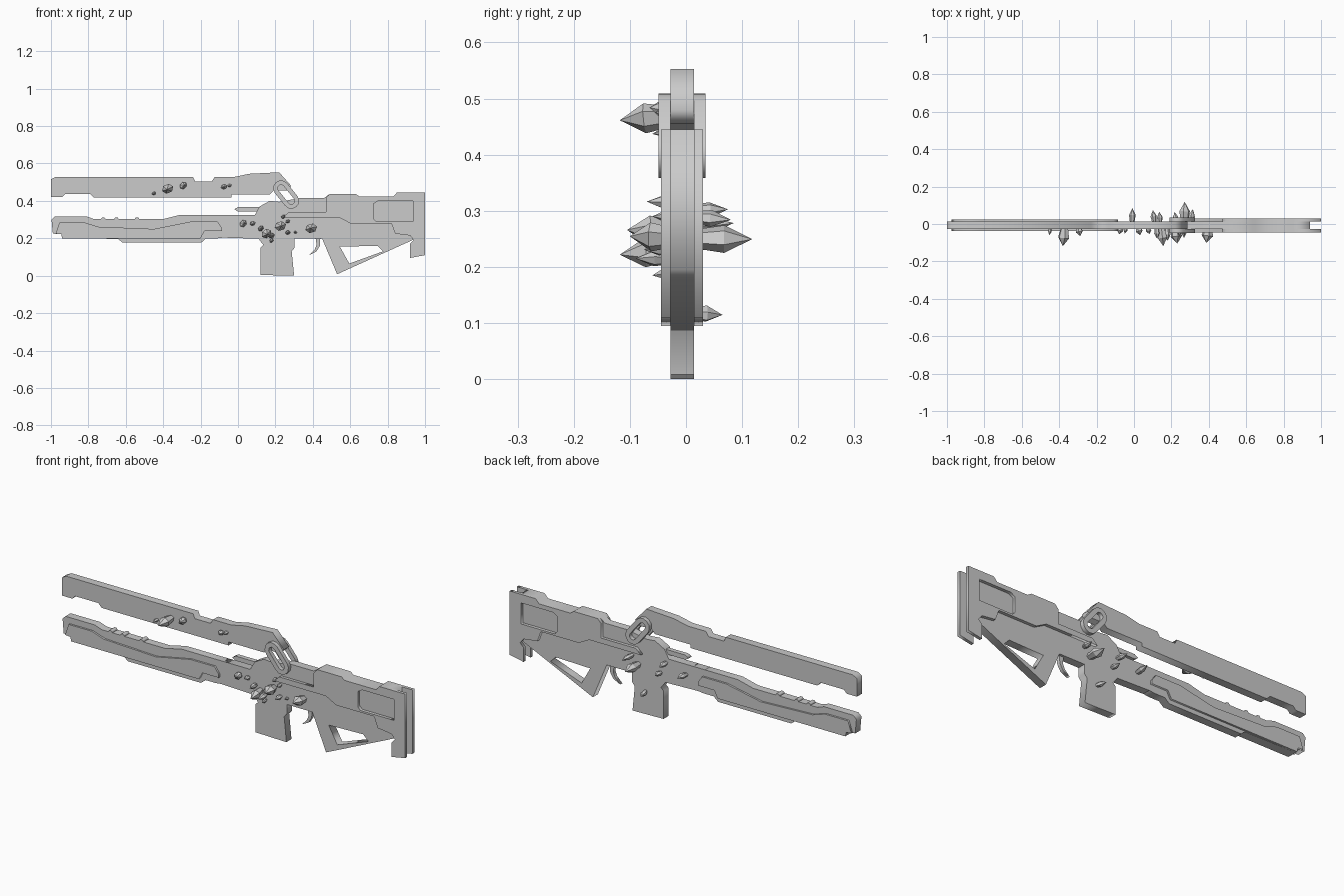
import bpy, bmesh, math, random
from mathutils import Vector, Matrix

random.seed(4)
MID = -0.007            # centre plane of the weapon
CORE = (-0.028, 0.014)  # thickness of the core slab


def slab(name, outlines, y0, y1):
    """Extrude x/z outlines (first outer, others holes) between y0 and y1."""
    cu = bpy.data.curves.new(name, 'CURVE')
    cu.dimensions = '2D'
    cu.fill_mode = 'BOTH'
    cu.extrude = (y1 - y0) / 2
    for pts in outlines:
        sp = cu.splines.new('POLY')
        sp.points.add(len(pts) - 1)
        for p, (x, z) in zip(sp.points, pts):
            p.co = (x, z, 0, 1)
        sp.use_cyclic_u = True
    ob = bpy.data.objects.new(name, cu)
    bpy.context.collection.objects.link(ob)
    ob.rotation_euler = (math.pi / 2, 0, 0)
    ob.location.y = (y0 + y1) / 2
    bpy.ops.object.select_all(action='DESELECT')
    ob.select_set(True)
    bpy.context.view_layer.objects.active = ob
    bpy.ops.object.convert(target='MESH')
    return ob


def both_sides(name, outlines, depth):
    """Matching side plates standing proud of the core."""
    slab(name + "_front", outlines, CORE[0] - depth, CORE[0])
    slab(name + "_back", outlines, CORE[1], CORE[1] + depth)


def crystal(name, x, z, r, tip_y, lean=(0, 0)):
    """Six sided crystal growing out of the side towards tip_y."""
    s = 1 if tip_y > 0 else -1
    base = Vector((x, MID, z))
    tip = Vector((x + lean[0], tip_y, z + lean[1]))
    axis = tip - base
    rot = axis.to_track_quat('Z', 'Y').to_matrix() @ Matrix.Rotation(random.uniform(0, 1), 3, 'Z')
    bm = bmesh.new()
    rings = []
    for t, k in ((0, 0.55), (0.6, 1.0)):
        rings.append([bm.verts.new(base + axis * t + rot @ Vector((
            math.cos(i * math.pi / 3) * r * k, math.sin(i * math.pi / 3) * r * k * 0.8, 0)))
            for i in range(6)])
    top = bm.verts.new(tip)
    bm.faces.new(rings[0][::-1])
    for i in range(6):
        j = (i + 1) % 6
        bm.faces.new((rings[0][i], rings[0][j], rings[1][j], rings[1][i]))
        bm.faces.new((rings[1][i], rings[1][j], top))
    me = bpy.data.meshes.new(name)
    bm.to_mesh(me)
    bm.free()
    bpy.context.collection.objects.link(bpy.data.objects.new(name, me))


# Upper barrel with sloping hinge end
slab("upper_barrel", [[
    (-1, 0.42), (-1, 0.515), (-0.975, 0.528), (-0.24, 0.528), (-0.23, 0.505), (-0.14, 0.505),
    (-0.125, 0.528), (-0.02, 0.528), (0.06, 0.545), (0.22, 0.553), (0.285, 0.48), (0.26, 0.455),
    (0.19, 0.455), (0.17, 0.435), (-0.035, 0.435), (-0.035, 0.417), (-0.77, 0.417),
    (-0.79, 0.437), (-0.925, 0.437), (-0.94, 0.42)]], *CORE)

# Receiver and skeleton stock, with triangular opening
slab("receiver_and_stock", [[
    (-0.12, 0.325), (0.09, 0.325), (0.115, 0.37), (0.17, 0.4), (0.22, 0.395), (0.33, 0.415),
    (0.46, 0.415), (0.49, 0.437), (0.63, 0.437), (0.65, 0.423), (0.83, 0.423), (0.85, 0.445),
    (0.94, 0.445), (0.94, 0.195), (0.91, 0.18), (0.53, 0.008), (0.45, 0.198),
    (0.1, 0.198), (-0.12, 0.205)],
    [(0.545, 0.155), (0.595, 0.065), (0.775, 0.13), (0.745, 0.16)]], *CORE)

# Magazine
slab("magazine", [[
    (0.12, 0.004), (0.3, 0), (0.287, 0.13), (0.303, 0.15), (0.303, 0.21), (0.1, 0.21),
    (0.135, 0.165), (0.12, 0.15)]], *CORE)

# Trigger
slab("trigger", [[
    (0.415, 0.2), (0.44, 0.2), (0.438, 0.16), (0.42, 0.13), (0.38, 0.11), (0.41, 0.14),
    (0.42, 0.165)]], MID - 0.009, MID + 0.009)

# Stock side plates with recessed panel, running past the core at the butt
both_sides("stock_plate", [[
    (0.27, 0.34), (0.24, 0.312), (0.54, 0.312), (0.6, 0.28), (0.82, 0.28), (0.84, 0.225),
    (0.92, 0.215), (0.94, 0.19), (0.92, 0.17), (0.92, 0.095), (1, 0.11), (1, 0.445),
    (0.85, 0.445), (0.83, 0.423), (0.65, 0.423), (0.63, 0.437), (0.49, 0.437),
    (0.47, 0.415), (0.47, 0.34)],
    [(0.725, 0.305), (0.725, 0.385), (0.75, 0.4), (0.935, 0.4), (0.935, 0.29), (0.74, 0.29)]], 0.0165)

# Lower barrel core and its raised ridges
slab("lower_barrel", [[
    (-0.99, 0.225), (-0.997, 0.3), (-0.98, 0.317), (-0.81, 0.317), (-0.77, 0.303), (-0.4, 0.303),
    (-0.31, 0.325), (-0.05, 0.325), (-0.05, 0.207), (-0.11, 0.2), (-0.17, 0.2), (-0.195, 0.178),
    (-0.62, 0.178), (-0.64, 0.197), (-0.94, 0.2), (-0.945, 0.222)]], *CORE)
both_sides("handguard_plate", [[
    (-0.975, 0.225), (-0.955, 0.285), (-0.82, 0.285), (-0.75, 0.262), (-0.45, 0.25),
    (-0.25, 0.29), (-0.11, 0.29), (-0.085, 0.255), (-0.085, 0.238), (-0.18, 0.238),
    (-0.2, 0.2), (-0.94, 0.2), (-0.945, 0.222)]], 0.01)
for i, x in enumerate((-0.72, -0.65, -0.54)):
    slab(f"handguard_ridge_{i}", [[(x - 0.015, 0.3), (x - 0.006, 0.312), (x + 0.006, 0.312),
                                   (x + 0.015, 0.3)]], *CORE)

# Guide rod between the barrels
slab("guide_rod", [[(-0.02, 0.355), (0, 0.367), (0.16, 0.367), (0.16, 0.343), (0, 0.343)]],
     MID - 0.012, MID + 0.012)


# Hinge links: slotted rounded plates joining barrel and receiver
def capsule(a, b, r, n=6):
    ang = math.atan2(b[1] - a[1], b[0] - a[0])
    pts = []
    for c, start in ((b, ang - math.pi / 2), (a, ang + math.pi / 2)):
        pts += [(c[0] + r * math.cos(start + math.pi * i / n),
                 c[1] + r * math.sin(start + math.pi * i / n)) for i in range(n + 1)]
    return pts


ends = (0.23, 0.468), (0.285, 0.4)
both_sides("hinge_link", [capsule(*ends, 0.042), capsule(*ends, 0.018)], 0.021)

# Crystals: x, z, radius, tip y
shards = [
    (-0.445, 0.445, 0.011, -0.06), (-0.37, 0.47, 0.032, -0.118), (-0.30, 0.478, 0.022, -0.065),
    (-0.07, 0.475, 0.017, -0.055), (-0.04, 0.487, 0.011, -0.05), (0.02, 0.275, 0.022, -0.06),
    (0.073, 0.283, 0.015, -0.055), (0.12, 0.25, 0.017, -0.08), (0.145, 0.23, 0.03, -0.118),
    (0.175, 0.215, 0.018, -0.09), (0.18, 0.193, 0.012, -0.06), (0.22, 0.265, 0.032, -0.105),
    (0.235, 0.315, 0.012, -0.07), (0.26, 0.29, 0.012, -0.06), (0.265, 0.232, 0.014, -0.075),
    (0.31, 0.228, 0.009, -0.05), (0.40, 0.252, 0.032, -0.1),
    (0.27, 0.25, 0.03, 0.118), (0.30, 0.29, 0.018, 0.08), (0.11, 0.3, 0.017, 0.075),
    (0.14, 0.24, 0.016, 0.065), (-0.01, 0.27, 0.018, 0.085), (0.23, 0.12, 0.017, 0.065)]
for i, s in enumerate(shards):
    crystal(f"crystal_{i}", *s, lean=(random.uniform(-0.015, 0.015), random.uniform(-0.01, 0.01)))
